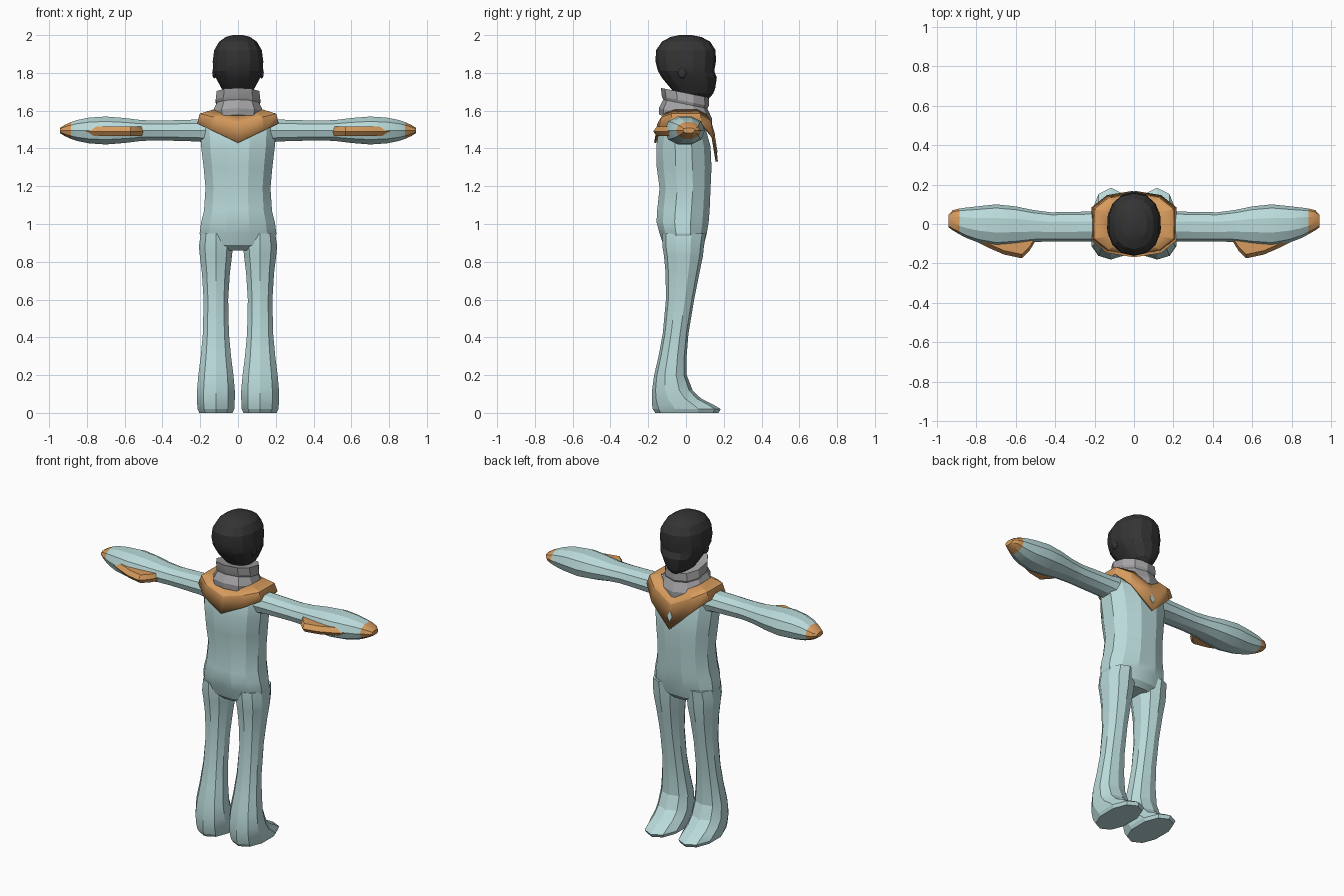
import bpy, bmesh, math

cube = bpy.data.objects.get("Cube")
if cube:
    bpy.data.objects.remove(cube, do_unlink=True)


def material(name, red, green, blue):
    made = bpy.data.materials.new(name)
    made.use_nodes = True
    color = (red, green, blue, 1)
    made.diffuse_color = color
    made.node_tree.nodes["Principled BSDF"].inputs["Base Color"].default_value = color
    return made


SUIT = material("pale_blue_suit", .49, .7, .7)
TRIM = material("orange_trim", .68, .33, .11)
GREY = material("grey_collar", .38, .37, .38)
DARK = material("charcoal_head", .034, .034, .035)


def dress(shape, name, materials):
    """Name an object, give it its materials and shade it."""
    shape.name = name
    for item in materials:
        shape.data.materials.append(item)
    bpy.ops.object.select_all(action="DESELECT")
    shape.select_set(True)
    bpy.context.view_layer.objects.active = shape
    bpy.ops.object.shade_smooth_by_angle(angle=math.radians(18))
    return shape


def skin(name, rows, materials, capped=True, rule=None):
    """Join closed rows of points with quads and cap the ends."""
    mesh_edit = bmesh.new()
    loops = [[mesh_edit.verts.new(point) for point in row] for row in rows]
    for lower, upper in zip(loops, loops[1:]):
        for index in range(len(lower)):
            before = index - 1
            mesh_edit.faces.new((lower[before], lower[index], upper[index], upper[before]))
    if capped:
        mesh_edit.faces.new(loops[0])
        mesh_edit.faces.new(loops[-1])
    bmesh.ops.recalc_face_normals(mesh_edit, faces=mesh_edit.faces)
    if rule:
        for face in mesh_edit.faces:
            face.material_index = rule(face.calc_center_median())
    mesh = bpy.data.meshes.new(name)
    mesh_edit.to_mesh(mesh)
    mesh_edit.free()
    shape = bpy.data.objects.new(name, mesh)
    bpy.context.collection.objects.link(shape)
    return dress(shape, name, materials)


def rounded(value, power=.9):
    return math.copysign(abs(value) ** power, value)


def loft(name, rings, materials, sides=12, centre=0, side=1, tilt=0, sideways=False, rule=None):
    """Each ring: position along the part, half width, rear y, front y."""
    grow = 1 / rounded(math.cos(math.pi / sides))
    rows = []
    for along, half, rear, front in rings:
        row = []
        for index in range(sides):
            turn = 2 * math.pi * (index + .5) / sides
            across = centre + half * grow * rounded(math.cos(turn))
            depth = (front - rear) / 2 * grow * rounded(math.sin(turn))
            reach = along + tilt * depth
            x, z = (reach, across) if sideways else (across, reach)
            row.append((side * x, (front + rear) / 2 + depth, z))
        rows.append(row)
    return skin(name, rows, materials, rule=rule)


# Torso from crotch to shoulders
loft("torso", [
    (.86, .1, -.09, .07), (.89, .185, -.12, .095), (.95, .203, -.14, .11),
    (1.01, .195, -.156, .12), (1.07, .18, -.153, .125), (1.19, .172, -.14, .13),
    (1.3, .182, -.155, .135), (1.41, .195, -.157, .13), (1.5, .2, -.145, .105),
    (1.56, .185, -.12, .06), (1.585, .11, -.1, .04)], [SUIT])

for side, label in ((1, "left"), (-1, "right")):
    # Leg with built-in foot
    loft(label + "_leg", [
        (0, .088, -.155, .165), (.02, .097, -.168, .176), (.045, .099, -.173, .135),
        (.075, .1, -.175, .075), (.12, .1, -.175, .03), (.2, .093, -.165, 0),
        (.3, .08, -.142, 0), (.42, .069, -.12, .01), (.6, .065, -.103, .04),
        (.74, .074, -.104, .067), (.83, .085, -.112, .085), (.88, .09, -.12, .09),
        (.95, .08, -.12, .1)], [SUIT], sides=10, centre=.117, side=side)

    # Sleeve ending in an orange hand
    loft(label + "_arm", [
        (.15, .07, -.09, .065), (.21, .058, -.085, .06), (.42, .052, -.085, .056),
        (.51, .055, -.088, .067), (.6, .066, -.1, .085), (.7, .074, -.108, .095),
        (.79, .068, -.09, .086), (.85, .056, -.068, .08), (.885, .044, -.05, .076),
        (.92, .028, -.03, .068), (.942, .014, -.015, .045)],
        [SUIT, TRIM], sides=10, centre=1.495, side=side, sideways=True,
        rule=lambda middle: int(abs(middle.x) > .89))
    loft(label + "_finger", [
        (.83, .015, 0, .05), (.89, .014, .01, .05), (.915, .006, .02, .04)],
        [TRIM], sides=6, centre=1.47, side=side, sideways=True)

    # Fin along the rear of the forearm
    outline = [(.49, -.07), (.53, -.135), (.57, -.174), (.66, -.155), (.74, -.12),
               (.89, -.045), (.8, 0), (.58, 0)]
    skin(label + "_fin", [
        [(side * x, y + inset, 1.49 + height) for x, y in outline]
        for height, inset in ((-.025, .02), (0, 0), (.026, .02))], [TRIM])

    # Ear
    bpy.ops.mesh.primitive_ico_sphere_add(radius=.03, location=(side * .125, -.02, 1.8))
    ear = bpy.context.object
    ear.scale = (.4, .8, 1)
    dress(ear, label + "_ear", [DARK])


def scarf_row(width, depth, height, droop):
    """Wide oval row that dips to a point at the front and, less, at the rear."""
    row = []
    for index in range(12):
        turn = math.pi * index / 6
        spread = max(-1, min(1, 1.3 * math.sin(turn)))
        facing = math.cos(turn)
        dip = droop * (.2 if facing > 0 else .1) * (1 - abs(spread))
        row.append((width * spread, depth * facing, height - dip))
    return row


# Pointed shoulder scarf
scarf = skin("scarf", [
    scarf_row(.13, .115, 1.6, .3), scarf_row(.198, .146, 1.58, .5),
    scarf_row(.21, .163, 1.53, 1)], [TRIM], capped=False)
thickness = scarf.modifiers.new("thickness", "SOLIDIFY")
thickness.thickness = .012
thickness.offset = 0

# Small diamond plate on the scarf front
bpy.ops.mesh.primitive_cylinder_add(vertices=4, radius=.033, depth=.009,
                                    location=(0, .158, 1.41), rotation=(-1.42, 0, 0))
diamond = bpy.context.object
diamond.scale = (.5, 1, 1)
dress(diamond, "scarf_diamond", [SUIT])

# Two-tier collar tilted toward the front
loft("collar", [
    (1.55, .13, -.135, .13), (1.585, .134, -.138, .132), (1.635, .112, -.115, .108),
    (1.65, .118, -.122, .116), (1.695, .113, -.128, .115), (1.69, .09, -.1, .09)],
    [GREY], sides=10, tilt=-.2)

# Head with a jutting jaw
loft("head", [
    (1.665, .03, .04, .12), (1.69, .07, -.05, .142), (1.72, .088, -.08, .152),
    (1.775, .118, -.125, .16), (1.81, .131, -.145, .146), (1.86, .134, -.158, .155),
    (1.92, .126, -.155, .153), (1.965, .1, -.125, .125), (1.99, .065, -.08, .08),
    (2, .025, -.035, .03)], [DARK], sides=14)
